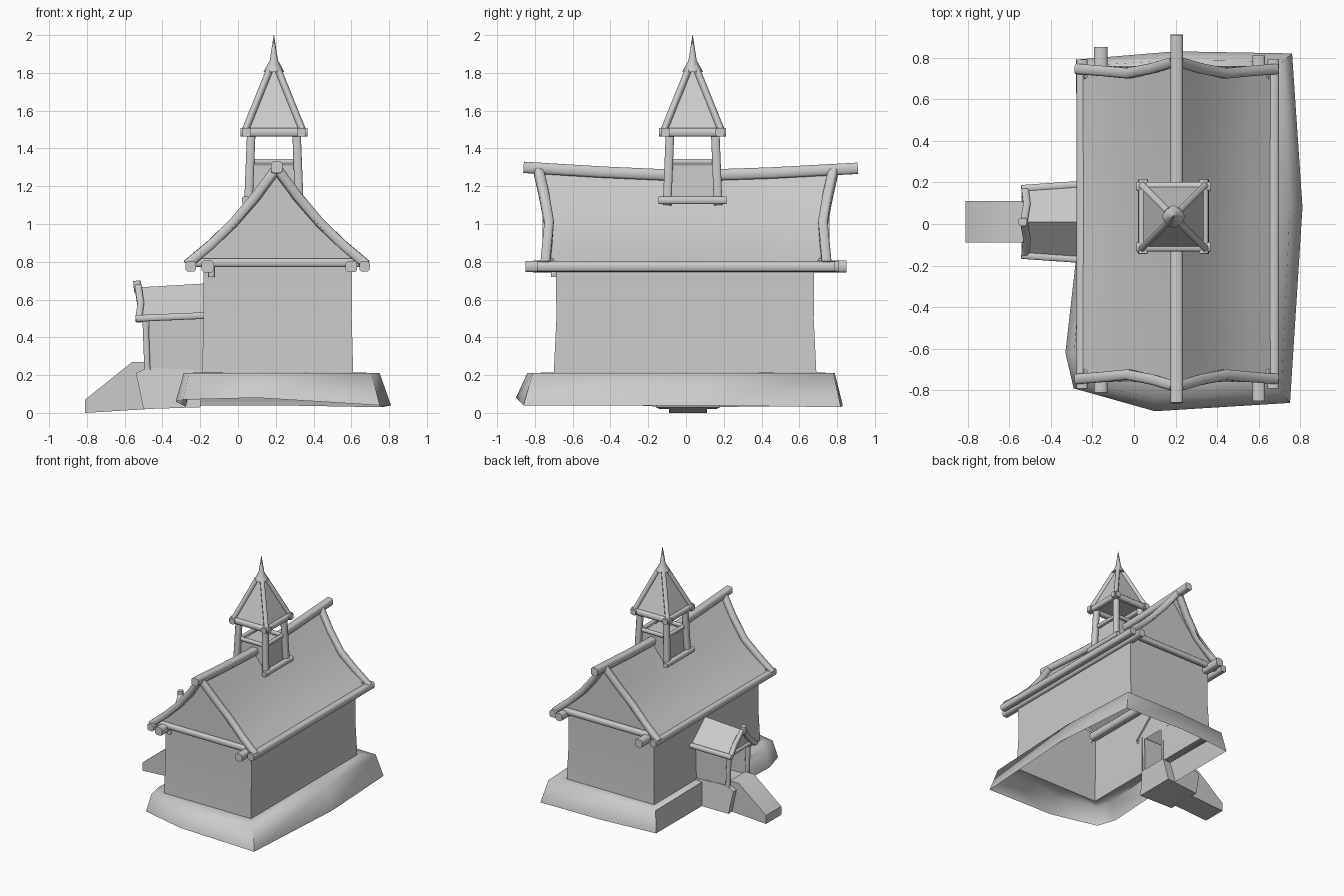
import bpy, bmesh, math
from mathutils import Vector

if "Cube" in bpy.data.objects:
    bpy.data.objects.remove(bpy.data.objects["Cube"], do_unlink=True)

GREY = (0.6, 0.6, 0.6, 1)
clay = bpy.data.materials.new("plain grey")
clay.use_nodes = True
clay.diffuse_color = GREY
clay.node_tree.nodes["Principled BSDF"].inputs["Base Color"].default_value = GREY


def finish(name, bm, closed=True, angle=50):
    if closed:
        bmesh.ops.recalc_face_normals(bm, faces=bm.faces)
    mesh = bpy.data.meshes.new(name)
    bm.to_mesh(mesh)
    bm.free()
    obj = bpy.data.objects.new(name, mesh)
    bpy.context.collection.objects.link(obj)
    mesh.materials.append(clay)
    bpy.ops.object.select_all(action='DESELECT')
    obj.select_set(True)
    bpy.context.view_layer.objects.active = obj
    bpy.ops.object.shade_smooth_by_angle(angle=math.radians(angle))
    return obj


def loft(name, rings, wrap=True, caps=False, skip=(), angle=50):
    """Skin a list of equally long point rings."""
    bm = bmesh.new()
    rows = [[bm.verts.new(p) for p in ring] for ring in rings]
    n = len(rows[0])
    for r in range(len(rows) - 1):
        for i in range(n if wrap else n - 1):
            if (r, i) not in skip:
                j = (i + 1) % n
                bm.faces.new((rows[r][i], rows[r][j], rows[r + 1][j], rows[r + 1][i]))
    if caps:
        bm.faces.new(rows[0][::-1])
        bm.faces.new(rows[-1])
    return finish(name, bm, wrap, angle)


def beam(name, points, size=0.05):
    """Chamfered square timber along a path."""
    pts = [Vector(p) for p in points]
    h, c = size / 2, size / 3.2
    section = [(h, c), (c, h), (-c, h), (-h, c), (-h, -c), (-c, -h), (c, -h), (h, -c)]
    whole = (pts[-1] - pts[0]).normalized()
    up = Vector((0, 0, 1)) if abs(whole.z) < 0.9 else Vector((0, 1, 0))
    rings = []
    for i, p in enumerate(pts):
        d = (pts[min(i + 1, len(pts) - 1)] - pts[max(i - 1, 0)]).normalized()
        side = d.cross(up).normalized()
        top = side.cross(d)
        rings.append([p + side * a + top * b for a, b in section])
    return loft(name, rings, caps=True)


def panel(name, points):
    bm = bmesh.new()
    bm.faces.new([bm.verts.new(p) for p in points])
    return finish(name, bm, False)


def clamp(v, lo, hi):
    return max(lo, min(hi, v))


# Stone footing and walls: one open shell with a doorway
foot = [Vector(p) for p in (
    (-.29, -.79, .07), (.1, -.9, .08), (.75, -.86, .04), (.81, .08, .04), (.76, .82, .03),
    (.2, .83, .04), (-.28, .79, .04), (-.27, .11, .03), (-.27, -.09, .03), (-.33, -.62, .06))]
wall = [Vector((clamp(p.x, -.19, .61), clamp(p.y, -.7, .69), .215)) for p in foot]
ledge = [w.lerp(f, .7) for w, f in zip(wall, foot)]
for p in ledge:
    p.z = .21


def wall_ring(z, inset):
    return [Vector((.21 + (p.x - .21) * inset, p.y * inset, z)) for p in wall]


loft("footing", [foot, ledge, wall], angle=75)
loft("walls", [wall, wall_ring(.5, .98), wall_ring(.82, .985)], skip={(0, 7)})

# Main roof: concave slopes with a sagging ridge
RIDGE = .205
SLOPE = [(0, 1.27), (.12, 1.115), (.24, .975), (.36, .87), (.475, .785)]


def roof_row(y):
    sag = .035 * (1 - (y / .76) ** 2)
    half = [(o, z - sag * (1 - o / .475)) for o, z in SLOPE]
    return [(RIDGE - o, y, z) for o, z in half[::-1]] + [(RIDGE + o, y, z) for o, z in half[1:]]


loft("roof", [roof_row(y * .19) for y in range(4, -5, -1)], wrap=False, angle=40)
for label, y in (("front", -.715), ("back", .705)):
    s = math.copysign(1, y)
    panel(label + "_gable", roof_row(y)[::int(s)])
    beam(label + "_tie_beam", [(-.24, s * .72, .795), (.65, s * .72, .795)], .045)
    for side, name in ((-1, "right"), (1, "left")):
        beam(f"{label}_{name}_rake", [
            (RIDGE + side * .475, s * .745, .785), (RIDGE + side * .35, s * .735, .89),
            (RIDGE + side * .23, s * .725, 1.005), (RIDGE + side * .11, s * .75, 1.145),
            (RIDGE + side * .01, s * .78, 1.28)], .05)
beam("ridge_beam", [(RIDGE, -.86, 1.3), (RIDGE, -.45, 1.275), (RIDGE, 0, 1.255),
                    (RIDGE, .45, 1.27), (RIDGE, .91, 1.295)], .06)
for x, name in ((-.25, "right"), (.67, "left")):
    beam(name + "_eave", [(x, -.79, .775), (x, .79, .775)], .055)
beam("right_wall_plate", [(-.16, -.81, .775), (-.16, .85, .775)], .065)
beam("left_wall_plate", [(.6, -.85, .775), (.6, .81, .775)], .06)
beam("eave_bracket", [(-.14, -.7, .72), (-.14, -.7, .78)], .03)

# Bell tower
TX, TY = .19, .035


def square(half, z):
    return [(TX + a * half, TY + b * half, z) for a, b in ((-1, -1), (1, -1), (1, 1), (-1, 1))]


def ring(name, half, reach, z, size, axes="xy"):
    for s in (-1, 1):
        if "x" in axes:
            beam(name, [(TX - reach, TY + s * half, z), (TX + reach, TY + s * half, z)], size)
        if "y" in axes:
            beam(name, [(TX + s * half, TY - reach, z), (TX + s * half, TY + reach, z)], size)


loft("bell_box", [square(.115, 1.05), square(.11, 1.31)], caps=True)
for low, high in zip(square(.135, 1.1), square(.12, 1.48)):
    beam("tower_post", [low, high], .045)
ring("tower_sill", .15, .18, 1.125, .04, "y")
ring("tower_rail", .115, .115, 1.33, .028)
ring("tower_plate", .145, .178, 1.485, .045)
loft("spire_roof", [square(.15, 1.49), square(.025, 1.81)], caps=True, angle=30)
for low, high in zip(square(.15, 1.5), square(.025, 1.81)):
    beam("spire_hip", [low, high], .032)
loft("spire_cap", [[(TX + r * math.cos(a * math.pi / 4), TY + r * math.sin(a * math.pi / 4), z)
                    for a in range(8)]
                   for r, z in ((.055, 1.805), (.045, 1.825), (.022, 1.865), (.001, 2.0))], caps=True)

# Porch on the right side
PY = .01
BASE = ((-.5, .15, .02), (-.54, .14, .21), (-.48, .13, .24), (-.18, .13, .225), (-.2, .17, .03))
RAMP = ((-.81, 0), (-.81, .07), (-.56, .27), (-.48, .27), (-.48, .02))
loft("porch_base", [[(x, PY + s * w, z) for x, w, z in BASE] for s in (-1, 1)], caps=True)
loft("path_ramp", [[(x, PY + s * .1, z) for x, z in RAMP] for s in (-1, 1)], caps=True)
for s, name in ((-1, "front"), (1, "back")):
    w = PY + s * .125
    panel(f"porch_{name}_wall", [(-.47, w, .22), (-.18, w, .22), (-.18, w, .53), (-.47, w, .53)][::-s])
    beam(f"porch_{name}_post", [(-.48, w, .23), (-.49, w, .5)], .032)
    beam(f"porch_{name}_eave", [(-.54, PY + s * .16, .5), (-.18, PY + s * .185, .515)], .035)
    beam(f"porch_{name}_rake", [(-.525, PY + s * .165, .49), (-.515, PY + s * .08, .575),
                                (-.53, PY, .675)], .035)
beam("porch_tie", [(-.5, PY - .15, .5), (-.5, PY + .15, .5)], .03)
beam("porch_peak", [(-.53, PY, .64), (-.535, PY, .7)], .04)
loft("porch_roof", [[(x, PY - w, eave), (x, PY, top), (x, PY + w, eave)] for x, w, eave, top in (
    (-.52, .16, .505, .665), (-.17, .19, .515, .685))], wrap=False, angle=30)
panel("porch_gable", [(-.5, PY + .15, .5), (-.5, PY - .15, .5), (-.5, PY, .655)])
